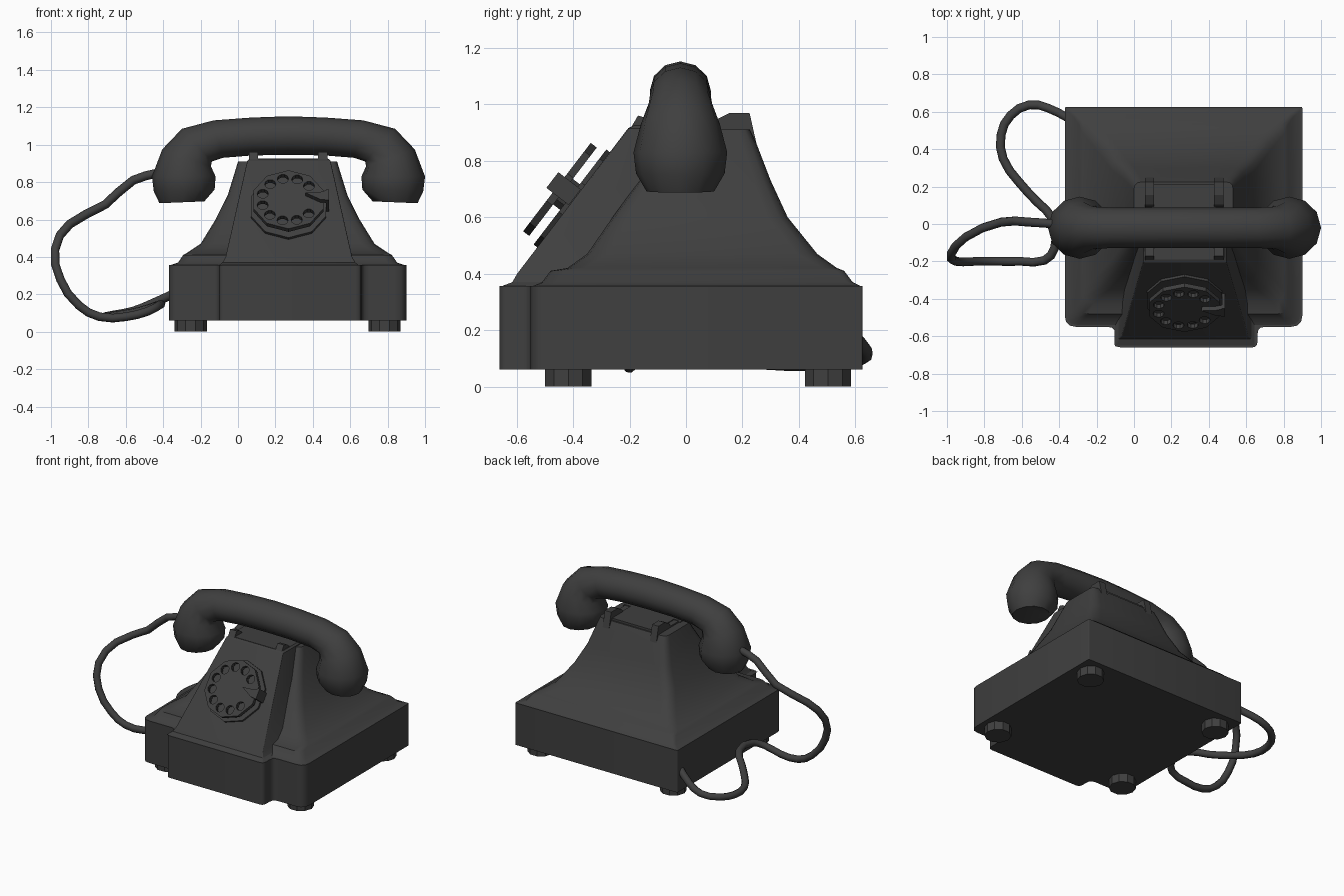
import bpy, bmesh
from math import sin, cos, pi, radians, atan2
from mathutils import Vector, Matrix

if "Cube" in bpy.data.objects:
    bpy.data.objects.remove(bpy.data.objects["Cube"])

CX = 0.265  # centre line of the telephone body
dark = bpy.data.materials.new("dark_grey")
dark.diffuse_color = (0.05, 0.05, 0.05, 1)
dark.use_nodes = True
dark.node_tree.nodes["Principled BSDF"].inputs["Base Color"].default_value = dark.diffuse_color


def finish(ob, angle=35):
    bpy.ops.object.select_all(action='DESELECT')
    ob.select_set(True)
    bpy.context.view_layer.objects.active = ob
    bpy.ops.object.shade_smooth_by_angle(angle=radians(angle))
    ob.data.materials.clear()
    ob.data.materials.append(dark)
    return ob


def to_mesh(ob, angle):
    """Turn a curve object into a finished mesh."""
    bpy.context.collection.objects.link(ob)
    bpy.ops.object.select_all(action='DESELECT')
    ob.select_set(True)
    bpy.context.view_layer.objects.active = ob
    bpy.ops.object.convert(target='MESH')
    return finish(bpy.context.view_layer.objects.active, angle)


def loft(name, rings, angle=35):
    """Skin a row of equal-length point rings and cap both ends."""
    bm = bmesh.new()
    rows = [[bm.verts.new(p) for p in ring] for ring in rings]
    n = len(rows[0])
    for a, b in zip(rows, rows[1:]):
        for i in range(n):
            j = (i + 1) % n
            bm.faces.new((a[i], a[j], b[j], b[i]))
    bm.faces.new(rows[0][::-1])
    bm.faces.new(rows[-1])
    bmesh.ops.recalc_face_normals(bm, faces=bm.faces)
    me = bpy.data.meshes.new(name)
    bm.to_mesh(me)
    bm.free()
    ob = bpy.data.objects.new(name, me)
    bpy.context.collection.objects.link(ob)
    return finish(ob, angle)


def rounded(corners, z, steps=4):
    """Outline from (x, y, radius) corners at height z."""
    out = []
    for i, (x, y, r) in enumerate(corners):
        p = Vector((x, y, z))
        a = (Vector((*corners[i - 1][:2], z)) - p).normalized() * r + p
        nxt = corners[(i + 1) % len(corners)]
        b = (Vector((*nxt[:2], z)) - p).normalized() * r + p
        for k in range(steps):
            t = k / (steps - 1)
            out.append(a * (1 - t) ** 2 + p * 2 * t * (1 - t) + b * t * t)
    return out


def block_ring(hw, y0, y1, z, rf, rb, cx=CX):
    return rounded([(cx - hw, y0, rf), (cx + hw, y0, rf),
                    (cx + hw, y1, rb), (cx - hw, y1, rb)], z)


def circle(r, n, c=(0, 0), phase=0):
    return [(c[0] + r * cos(2 * pi * i / n + phase),
             c[1] + r * sin(2 * pi * i / n + phase)) for i in range(n)]


# base with stepped front
hw, fx0, fx1 = 0.635, -0.10, 0.66
base = [(CX - hw, -0.55, 0.06), (fx0, -0.55, 0.04), (fx0, -0.66, 0.03),
        (fx1, -0.66, 0.03), (fx1, -0.55, 0.04), (CX + hw, -0.55, 0.06),
        (CX + hw, 0.625, 0.006), (CX - hw, 0.625, 0.006)]
loft("base", [rounded(base, 0.06), rounded(base, 0.357)])

# flared housing
sections = [(0.63, -0.545, 0.622, 0.355, 0.06, 0.01), (0.585, -0.51, 0.59, 0.37, 0.05, 0.02),
            (0.558, -0.48, 0.56, 0.41, 0.05, 0.03), (0.54, -0.42, 0.535, 0.42, 0.06, 0.05),
            (0.465, -0.35, 0.465, 0.47, 0.07, 0.07), (0.385, -0.26, 0.36, 0.60, 0.07, 0.07),
            (0.32, -0.165, 0.30, 0.73, 0.06, 0.06), (0.28, -0.09, 0.25, 0.86, 0.05, 0.05),
            (0.265, -0.06, 0.225, 0.91, 0.04, 0.04)]
loft("housing", [block_ring(*s) for s in sections], 40)

# sloping front panel that carries the dial
panel = [(0.375, -0.655, 0.355), (0.355, -0.615, 0.37), (0.338, -0.598, 0.40),
         (0.222, -0.205, 0.915), (0.21, -0.185, 0.925)]
loft("front_panel", [block_ring(w, y, 0.0, z, 0.008, 0.008, 0.272) for w, y, z in panel], 20)

# cradle: plate and two saddles
loft("cradle_plate", [block_ring(0.17, -0.19, 0.215, z, 0.01, 0.01) for z in (0.88, 0.925)])
saddle = [(-0.24, 0.84), (-0.17, 0.96), (-0.135, 0.95), (-0.10, 0.92), (0.09, 0.92),
          (0.105, 0.945), (0.155, 0.97), (0.225, 0.97), (0.252, 0.85)]
for side, s in (("left", -1), ("right", 1)):
    loft("cradle_saddle_" + side,
         [[(CX + 0.003 + s * d, y, z) for y, z in saddle] for d in (0.16, 0.21)], 20)

# feet
for fy, row in ((-0.417, "front"), (0.503, "back")):
    for s, side in ((-1, "left"), (1, "right")):
        loft(f"foot_{row}_{side}",
             [[(x, y, z) for x, y in circle(0.086, 10, (CX + s * 0.518, fy))]
              for z in (0, 0.07)], 20)

# rotary dial, built flat and tilted onto the panel
tilt = Matrix.Translation((CX + 0.005, -0.40, 0.663)) @ Matrix.Rotation(atan2(0.794, 0.608), 4, 'X')


def plate(name, outlines, n0, n1):
    """Extruded flat plate; outlines after the first are holes."""
    cu = bpy.data.curves.new(name, 'CURVE')
    cu.dimensions = '2D'
    cu.fill_mode = 'BOTH'
    cu.extrude = (n1 - n0) / 2
    for pts in outlines:
        sp = cu.splines.new('POLY')
        sp.points.add(len(pts) - 1)
        for p, (x, y) in zip(sp.points, pts):
            p.co = (x, y, 0, 1)
        sp.use_cyclic_u = True
    ob = bpy.data.objects.new(name, cu)
    ob.matrix_world = tilt @ Matrix.Translation((0, 0, (n0 + n1) / 2))
    return to_mesh(ob, 25)


holes = []
for i in range(10):
    a = radians(40 + i * 31)
    holes.append(circle(0.03, 10, (0.143 * cos(a), 0.143 * sin(a))))
plate("dial_backing", [circle(0.212, 10, phase=pi / 10)], -0.02, 0.014)
plate("dial_hub", [circle(0.06, 10)], 0.0, 0.05)
plate("finger_wheel", [circle(0.197, 10, phase=pi / 10)] + holes, 0.045, 0.072)
plate("finger_stop", [[(0.09, 0.025), (0.17, -0.02), (0.215, -0.025),
                       (0.215, 0.045), (0.17, 0.03)]], 0.073, 0.1)
plate("finger_stop_post", [[(0.2, -0.025), (0.216, -0.025), (0.216, 0.045), (0.2, 0.045)]], 0, 0.1)

# handset: outer point, inner point and half depth of each section, mirrored
HX, HY = 0.27, -0.02
half = [(0.0, 1.152, 0.0, 0.945, 0.108), (0.20, 1.145, 0.19, 0.943, 0.108),
        (0.40, 1.13, 0.35, 0.93, 0.108), (0.57, 1.085, 0.41, 0.91, 0.113),
        (0.675, 0.975, 0.415, 0.885, 0.14), (0.73, 0.83, 0.39, 0.83, 0.166),
        (0.72, 0.75, 0.395, 0.76, 0.157), (0.69, 0.687, 0.45, 0.697, 0.12)]
rings = []
for s, rows in ((-1, half[:0:-1]), (1, half)):
    for xo, zo, xi, zi, w in rows:
        o, i = Vector((HX + s * xo, HY, zo)), Vector((HX + s * xi, HY, zi))
        mid, arm = (o + i) / 2, (o - i) / 2
        rings.append([mid + arm * cos(2 * pi * k / 12) + Vector((0, w * sin(2 * pi * k / 12), 0))
                      for k in range(12)])
loft("handset", rings, 50)

# cord
path = [(-0.42, 0, 0.85), (-0.56, 0.01, 0.81), (-0.71, 0.01, 0.68), (-0.90, -0.07, 0.575),
        (-0.978, -0.16, 0.44), (-0.95, -0.2, 0.28), (-0.85, -0.2, 0.14), (-0.74, -0.2, 0.08),
        (-0.60, -0.2, 0.08), (-0.48, -0.195, 0.11), (-0.425, -0.13, 0.14), (-0.43, 0.02, 0.14),
        (-0.52, 0.12, 0.11), (-0.62, 0.23, 0.09), (-0.70, 0.35, 0.08), (-0.71, 0.48, 0.08),
        (-0.66, 0.58, 0.09), (-0.56, 0.637, 0.11), (-0.46, 0.62, 0.15), (-0.35, 0.565, 0.20)]
cu = bpy.data.curves.new("cord", 'CURVE')
cu.dimensions = '3D'
cu.bevel_depth = 0.024
cu.bevel_resolution = 2
cu.resolution_u = 2
cu.use_fill_caps = True
sp = cu.splines.new('BEZIER')
sp.bezier_points.add(len(path) - 1)
for p, co in zip(sp.bezier_points, path):
    p.co = co
    p.handle_left_type = p.handle_right_type = 'AUTO'
to_mesh(bpy.data.objects.new("cord", cu), 60)
